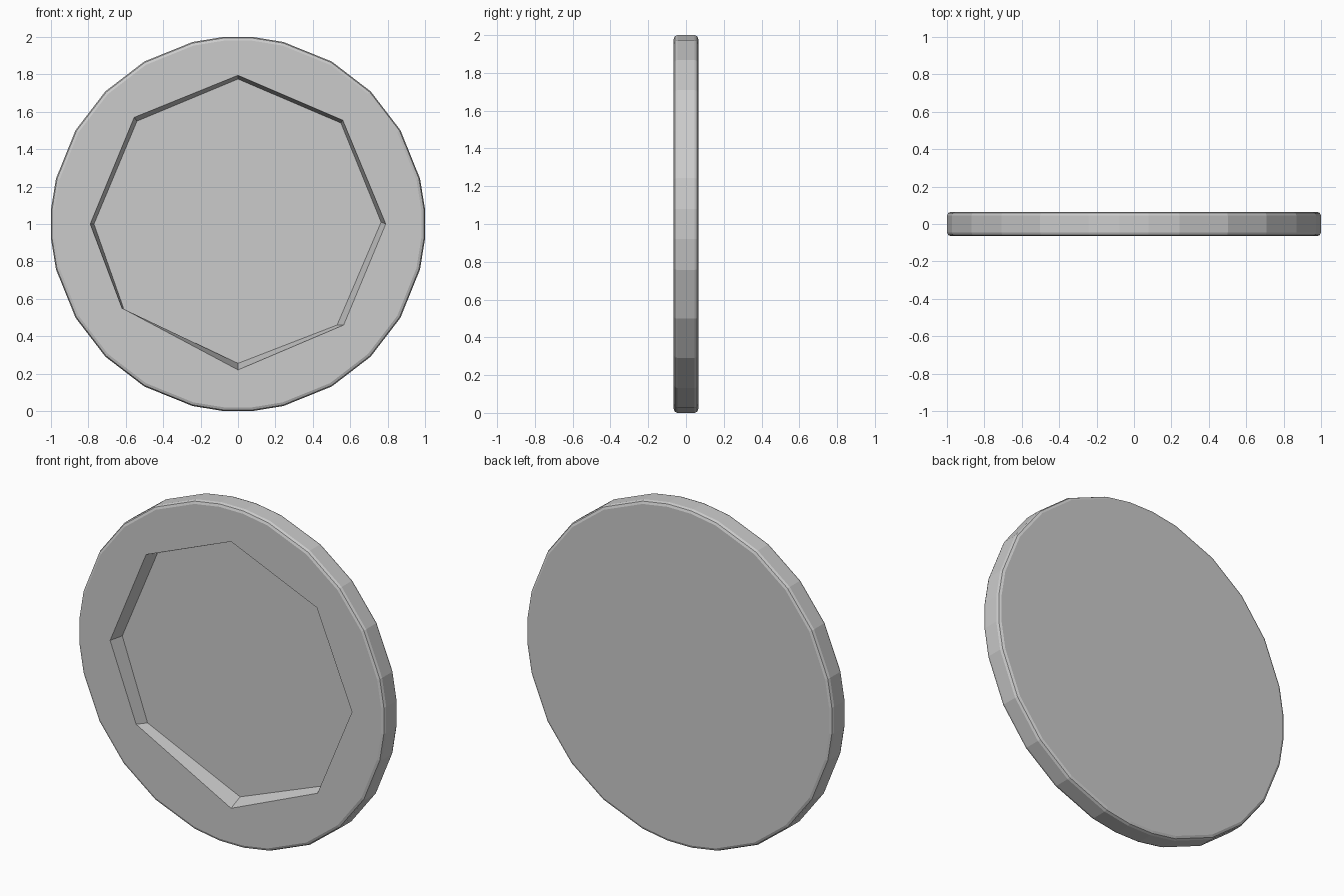
import bpy, bmesh
from math import cos, sin, radians

if "Cube" in bpy.data.objects:
    bpy.data.objects.remove(bpy.data.objects["Cube"])

HALF = 0.065      # half the thickness
FLOOR = 0.02      # y of the recess floor
BEVEL = 0.02

bm = bmesh.new()


def loop(points, y):
    return [bm.verts.new((x, y, z)) for x, z in points]


def skin(a, b):
    n = len(a)
    for i in range(n):
        bm.faces.new((a[i], a[(i + 1) % n], b[(i + 1) % n], b[i]))


# Rim outline: slightly uneven low-poly circle, repeated per quadrant
angles = [q * 90 + a for q in range(4) for a in (4.5, 14, 30, 45, 60, 76, 85.5)]


def rim(radius):
    return [(radius * cos(radians(a)), 1 + radius * sin(radians(a))) for a in angles]


# Chamfered rim from back to front
rings = [loop(rim(r), y) for r, y in (
    (1.003 - BEVEL, HALF), (0.997, HALF - BEVEL * 0.3), (1.003, HALF - BEVEL),
    (1.003, BEVEL - HALF), (0.997, BEVEL * 0.3 - HALF), (1.003 - BEVEL, -HALF))]
for a, b in zip(rings, rings[1:]):
    skin(a, b)
bm.faces.new(rings[0])

# Eight-sided recess with sloping walls
lip = loop([(0.79, 1.0), (0.56, 1.555), (0, 1.795), (-0.555, 1.57),
            (-0.79, 1.0), (-0.62, 0.55), (0, 0.22), (0.565, 0.46)], -HALF)
base = loop([(0.765, 1.01), (0.55, 1.54), (0, 1.775), (-0.54, 1.55),
             (-0.77, 1.0), (-0.605, 0.53), (0, 0.255), (0.53, 0.46)], FLOOR)
skin(lip, base)
bm.faces.new(base)

# Flat front border between rim and recess
edges = []
for ring in (rings[-1], lip):
    for i in range(len(ring)):
        edges.append(bm.edges.get((ring[i], ring[(i + 1) % len(ring)])))
bmesh.ops.triangle_fill(bm, edges=edges, use_beauty=True, normal=(0, -1, 0))
bmesh.ops.recalc_face_normals(bm, faces=bm.faces)

mesh = bpy.data.meshes.new("recessed_disc")
bm.to_mesh(mesh)
bm.free()
bpy.context.collection.objects.link(bpy.data.objects.new("recessed_disc", mesh))
